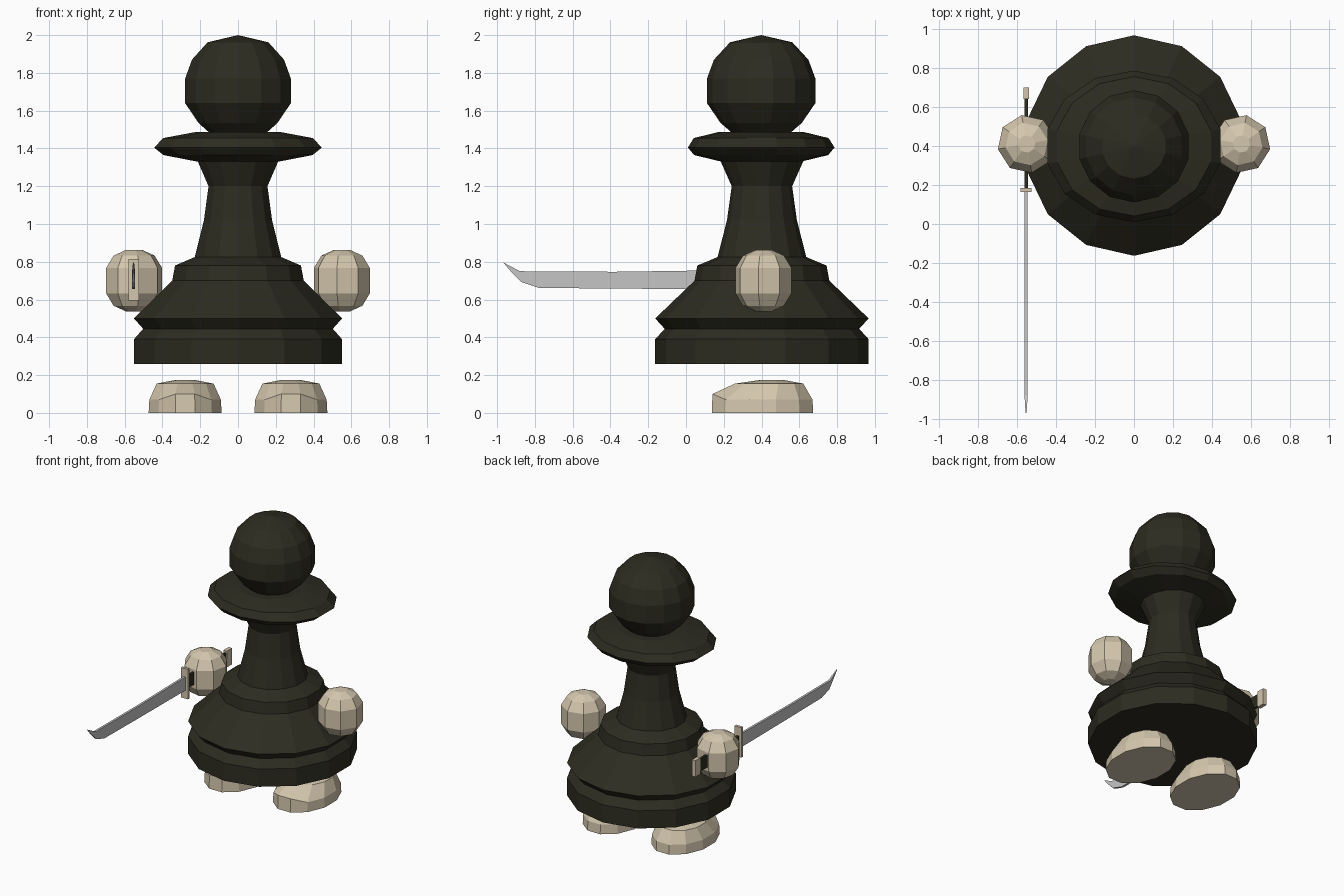
import bpy, bmesh, math

if "Cube" in bpy.data.objects:
    bpy.data.objects.remove(bpy.data.objects["Cube"])


def material(name, rgb):
    m = bpy.data.materials.new(name)
    m.diffuse_color = (*rgb, 1)
    m.use_nodes = True
    m.node_tree.nodes["Principled BSDF"].inputs["Base Color"].default_value = m.diffuse_color
    return m


DARK = material("dark_olive", (0.026, 0.025, 0.015))
TAN = material("warm_beige", (0.66, 0.57, 0.42))
STEEL = material("steel_grey", (0.56, 0.56, 0.56))


def finish(bm, name, mat):
    bmesh.ops.recalc_face_normals(bm, faces=bm.faces)
    me = bpy.data.meshes.new(name)
    bm.to_mesh(me)
    bm.free()
    me.materials.append(mat)
    ob = bpy.data.objects.new(name, me)
    bpy.context.collection.objects.link(ob)
    return ob


def loft(name, mat, rings, sides, center, turn=0.0):
    """Stack closed rings (z, rx, ry, y shift); a zero radius makes a pole."""
    bm = bmesh.new()
    loops = []
    for z, rx, ry, dy in rings:
        if rx == 0:
            loops.append([bm.verts.new((center[0], center[1] + dy, z))])
            continue
        loops.append([bm.verts.new((center[0] + rx * math.sin(a), center[1] + dy + ry * math.cos(a), z))
                      for a in (turn + i * math.tau / sides for i in range(sides))])
    for low, high in zip(loops, loops[1:]):
        for i in range(sides):
            j = (i + 1) % sides
            if len(high) == 1:
                bm.faces.new((low[i], low[j], high[0]))
            else:
                bm.faces.new((low[i], low[j], high[j], high[i]))
    for end in (loops[0], loops[-1]):
        if len(end) > 1:
            bm.faces.new(end)
    return finish(bm, name, mat)


def turned(name, profile, y):
    return loft(name, DARK, [(z, r, r, 0) for z, r in profile], 14, (0, y))


def box(name, mat, lo, hi):
    bm = bmesh.new()
    bmesh.ops.create_cube(bm, size=1)
    for v in bm.verts:
        v.co = [(a + b) / 2 + c * (b - a) for a, b, c in zip(lo, hi, v.co)]
    return finish(bm, name, mat)


# Turned body: stepped base, groove, shoulder and flared neck
turned("body", [(0.26, 0.565), (0.39, 0.565), (0.445, 0.515), (0.5, 0.565),
                (0.70, 0.357), (0.78, 0.342), (0.825, 0.235), (1.02, 0.185),
                (1.20, 0.16), (1.335, 0.22), (1.36, 0.22)], 0.402)

# Wide collar, broader from side to side
loft("collar", DARK, [(1.33, 0.22, 0.21, 0), (1.365, 0.405, 0.355, 0),
                      (1.405, 0.456, 0.388, 0), (1.455, 0.405, 0.357, 0),
                      (1.487, 0.23, 0.225, 0)], 14, (0, 0.398))

# Ball head
turned("head", [(1.47, 0.14), (1.535, 0.215), (1.64, 0.287), (1.77, 0.287),
                (1.87, 0.25), (1.962, 0.165), (2.0, 0)], 0.398)

for side, s in (("left", 1), ("right", -1)):
    # Floating faceted hand
    loft(side + "_hand", TAN,
         [(0.70 + dz, r, r, 0) for dz, r in ((-0.162, 0.045), (-0.133, 0.11), (-0.068, 0.15),
                                             (0.068, 0.15), (0.133, 0.11), (0.162, 0.045))],
         8, (0.55 * s, 0.41), math.radians(10 * s))
    # Domed foot with a flat sole and a sloping toe
    foot = loft(side + "_foot", TAN, [(0, 0.2, 0.278, 0), (0.07, 0.196, 0.274, 0),
                                      (0.155, 0.156, 0.187, 0.035), (0.175, 0.05, 0.06, 0.05)],
                12, (0.28 * s, 0.405), math.pi / 12)
    for v in foot.data.vertices:
        if 0.05 < v.co.z < 0.1 and v.co.y < 0.17:
            v.co.z = 0.1

# Sword held in the right hand: slim blade with an upswept tip
X = -0.553
bm = bmesh.new()
outline = [(0.18, 0.655), (-0.38, 0.658), (-0.78, 0.662), (-0.87, 0.692), (-0.93, 0.752),
           (-0.968, 0.797), (-0.88, 0.75), (-0.38, 0.747), (0.18, 0.755)]
face = bm.faces.new([bm.verts.new((X - 0.008, y, z)) for y, z in outline])
new = bmesh.ops.extrude_face_region(bm, geom=[face])["geom"]
bmesh.ops.translate(bm, vec=(0.016, 0, 0), verts=[v for v in new if isinstance(v, bmesh.types.BMVert)])
for v in bm.verts:
    if v.co.y < -0.9:
        v.co.x = X + (v.co.x - X) * 0.35
finish(bm, "blade", STEEL)

box("sword_guard", TAN, (X - 0.028, 0.165, 0.595), (X + 0.028, 0.185, 0.815))
box("sword_grip", DARK, (X - 0.009, 0.18, 0.66), (X + 0.009, 0.645, 0.75))
box("sword_pommel", TAN, (X - 0.014, 0.64, 0.645), (X + 0.014, 0.70, 0.765))
